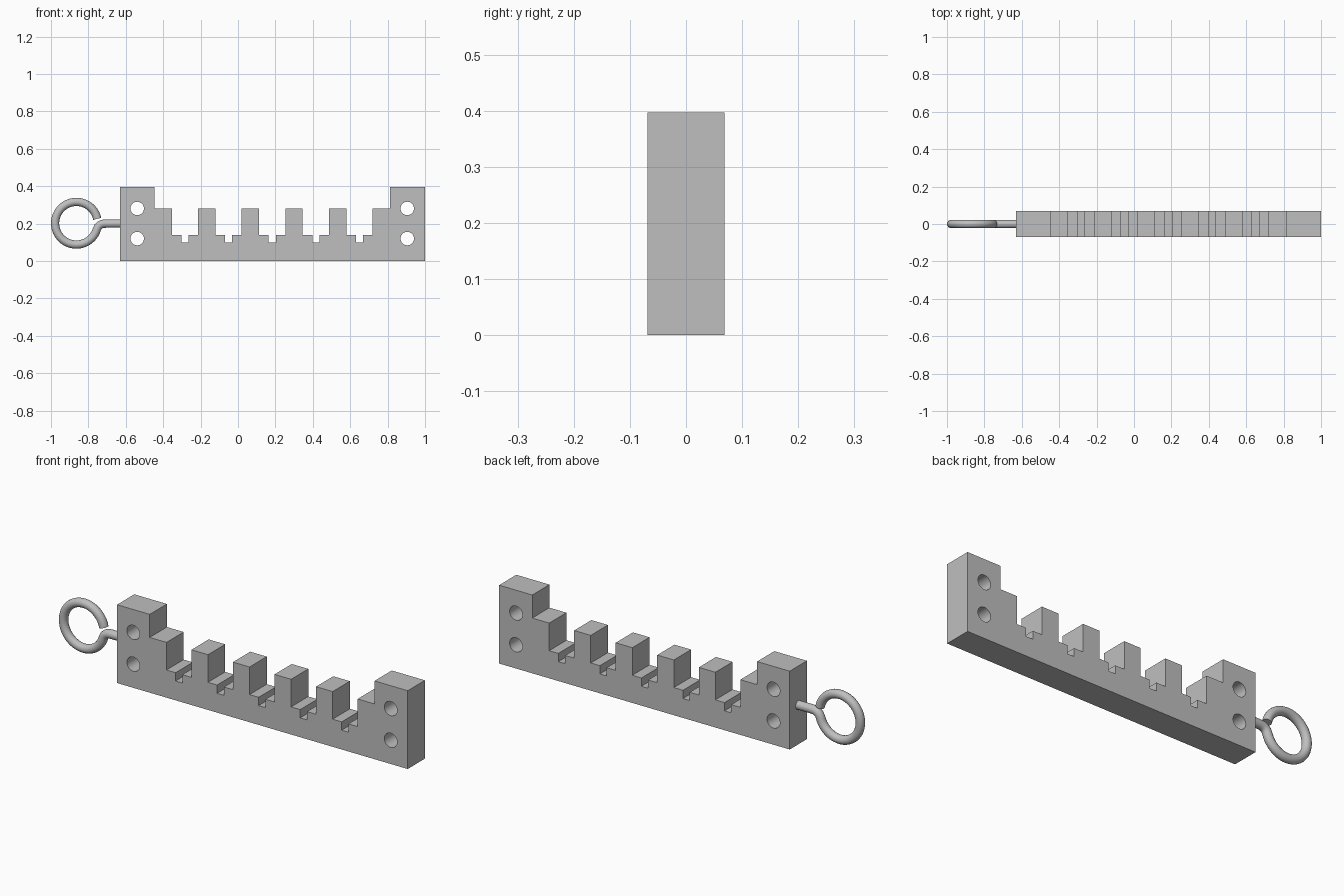
import bpy, bmesh
from math import radians, sin, cos, pi

cube = bpy.data.objects.get("Cube")
if cube:
    bpy.data.objects.remove(cube, do_unlink=True)

grey = bpy.data.materials.new("plain grey")
grey.use_nodes = True
colour = (0.52, 0.52, 0.52, 1)
grey.diffuse_color = colour
grey.node_tree.nodes["Principled BSDF"].inputs["Base Color"].default_value = colour

HALF = 0.069          # half thickness of the rack
POST, SHOULDER, FLOOR, GROOVE = 0.397, 0.28, 0.14, 0.098


def activate(obj):
    bpy.ops.object.select_all(action='DESELECT')
    obj.select_set(True)
    bpy.context.view_layer.objects.active = obj


def extruded(name, outlines):
    """Solid from closed x-z outlines, each with its own half thickness."""
    bm = bmesh.new()
    for points, half in outlines:
        face = bm.faces.new([bm.verts.new((x, -half, z)) for x, z in points])
        made = bmesh.ops.extrude_face_region(bm, geom=[face])["geom"]
        moved = [v for v in made if isinstance(v, bmesh.types.BMVert)]
        bmesh.ops.translate(bm, verts=moved, vec=(0, 2 * half, 0))
    bmesh.ops.recalc_face_normals(bm, faces=bm.faces)
    mesh = bpy.data.meshes.new(name)
    bm.to_mesh(mesh)
    bm.free()
    mesh.materials.append(grey)
    obj = bpy.data.objects.new(name, mesh)
    bpy.context.collection.objects.link(obj)
    return obj


# Rack outline: two end posts with five stepped notches between them
outline = [(1, 0), (-0.63, 0), (-0.63, POST), (-0.447, POST), (-0.447, SHOULDER)]
for i in range(5):
    c = -0.283 + 0.233 * i
    outline += [(c - 0.07, SHOULDER), (c - 0.07, FLOOR),
                (c - 0.019, FLOOR), (c - 0.019, GROOVE),
                (c + 0.019, GROOVE), (c + 0.019, FLOOR),
                (c + 0.07, FLOOR), (c + 0.07, SHOULDER)]
outline += [(0.814, SHOULDER), (0.814, POST), (1, POST)]
rack = extruded("notched_rack", [(outline, HALF)])

# Two mounting holes through each post
holes = []
for hx in (-0.539, 0.905):
    for hz in (0.12, 0.281):
        circle = [(hx + 0.036 * cos(2 * pi * k / 32), hz + 0.036 * sin(2 * pi * k / 32))
                  for k in range(32)]
        holes.append((circle, 2 * HALF))
cutter = extruded("hole_cutter", holes)
cutter.hide_render = True
cut = rack.modifiers.new("holes", 'BOOLEAN')
cut.operation = 'DIFFERENCE'
cut.solver = 'EXACT'
cut.object = cutter
activate(rack)
bpy.ops.object.modifier_apply(modifier=cut.name)
bpy.data.objects.remove(cutter, do_unlink=True)
bpy.ops.object.shade_smooth_by_angle(angle=radians(30))

# Screw eye: an open ring that bends into a straight shank
path = []
for k in range(49):
    a = radians(12 + (343 - 12) * k / 48)
    path.append((-0.864 + 0.114 * cos(a), 0.202 + 0.114 * sin(a)))
path += [(-0.748, 0.184), (-0.738, 0.193), (-0.724, 0.199), (-0.705, 0.2), (-0.61, 0.2)]
curve = bpy.data.curves.new("screw_eye", 'CURVE')
curve.dimensions = '3D'
curve.bevel_depth = 0.022
curve.bevel_resolution = 6
curve.use_fill_caps = True
spline = curve.splines.new('POLY')
spline.points.add(len(path) - 1)
for point, (x, z) in zip(spline.points, path):
    point.co = (x, 0, z, 1)
curve.materials.append(grey)
eye = bpy.data.objects.new("screw_eye", curve)
bpy.context.collection.objects.link(eye)
activate(eye)
bpy.ops.object.convert(target='MESH')
bpy.ops.object.shade_smooth_by_angle(angle=radians(40))
